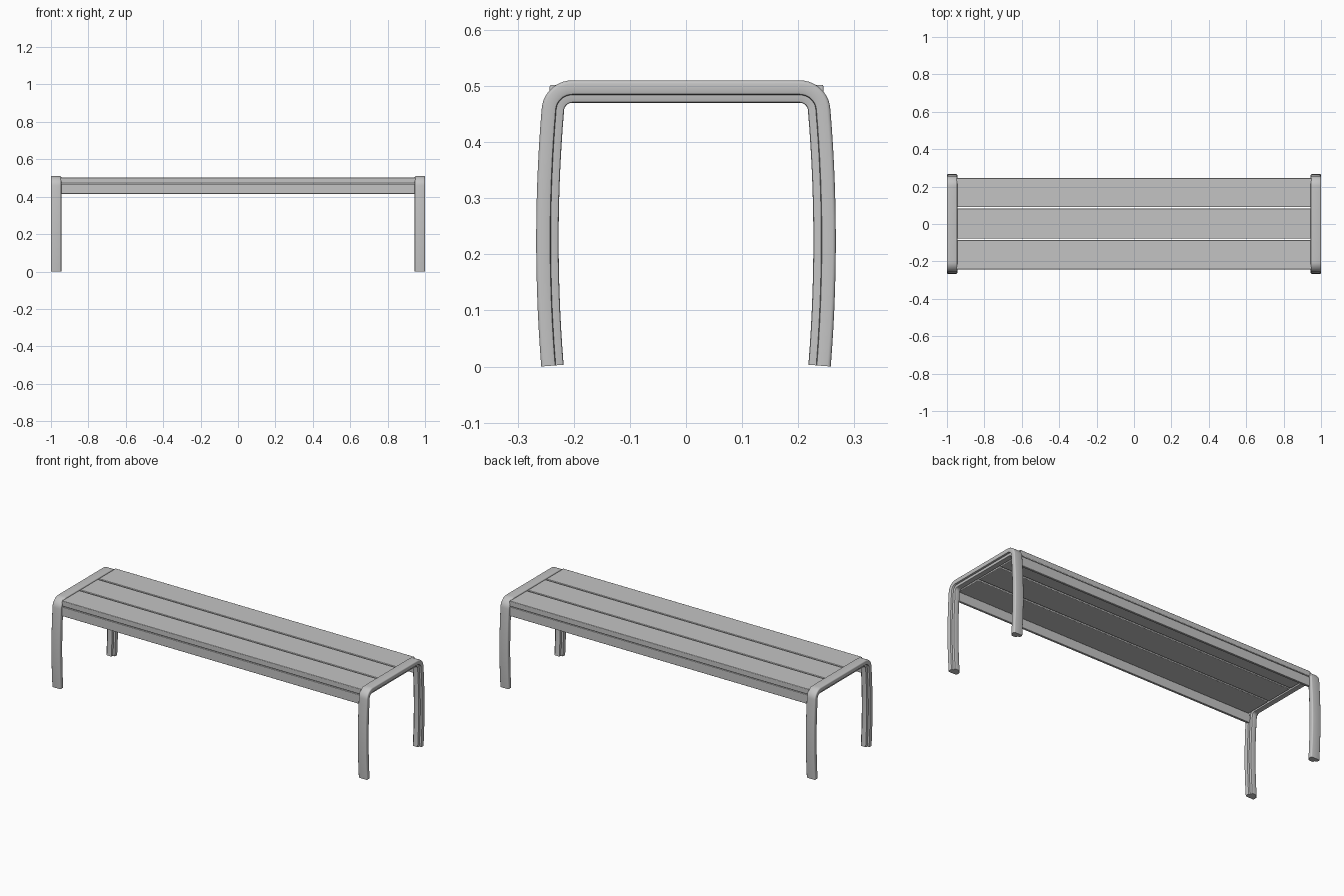
import bpy, bmesh, math

if "Cube" in bpy.data.objects:
    bpy.data.objects.remove(bpy.data.objects["Cube"])

metal = bpy.data.materials.new("grey")
metal.diffuse_color = (0.55, 0.55, 0.55, 1)
metal.use_nodes = True
metal.node_tree.nodes["Principled BSDF"].inputs["Base Color"].default_value = metal.diffuse_color


def finish(ob, bevel=0.0):
    ob.data.materials.append(metal)
    if bevel:
        m = ob.modifiers.new("soft_edges", "BEVEL")
        m.width, m.segments, m.limit_method = bevel, 2, "ANGLE"
    bpy.ops.object.select_all(action="DESELECT")
    ob.select_set(True)
    bpy.context.view_layer.objects.active = ob
    bpy.ops.object.shade_smooth_by_angle(angle=math.radians(35))


def new_object(name, bm):
    bmesh.ops.recalc_face_normals(bm, faces=bm.faces)
    me = bpy.data.meshes.new(name)
    bm.to_mesh(me)
    bm.free()
    ob = bpy.data.objects.new(name, me)
    bpy.context.collection.objects.link(ob)
    return ob


def box(name, x, y0, y1, z0, z1, bevel):
    bm = bmesh.new()
    bmesh.ops.create_cube(bm, size=1)
    for v in bm.verts:
        v.co.x *= 2 * x
        v.co.y = y0 if v.co.y < 0 else y1
        v.co.z = z0 if v.co.z < 0 else z1
    finish(new_object(name, bm), bevel)


# Outer line of the arch: bowed leg, round shoulder, flat top; (y, z, normal angle)
half = []
for i in range(15):
    z = 0.459 * i / 14
    y = 0.267 - 0.178 * (z - 0.225) ** 2
    half.append((y, z, math.atan(0.356 * (z - 0.225))))
for i in range(1, 11):
    a = math.radians(4.8 + 85.2 * i / 10)
    half.append((0.2025 + 0.055 * math.cos(a), 0.455 + 0.055 * math.sin(a), a))
path = half + [(-y, z, math.pi - a) for y, z, a in reversed(half)]

# Cross-section (half width, depth inward): rounded wide band with a narrow inner rib
side = [(0.0215, 0), (0.0245, 0.0009), (0.0267, 0.003), (0.0275, 0.006),
        (0.0275, 0.0215), (0.0262, 0.0247), (0.023, 0.026), (0.016, 0.026),
        (0.0155, 0.0365), (0.0145, 0.039), (0.012, 0.040)]
section = side + [(-u, d) for u, d in reversed(side)]


def arch(name, cx):
    bm = bmesh.new()
    rings = [[bm.verts.new((cx + u, y - d * math.cos(a), z - d * math.sin(a)))
              for u, d in section] for y, z, a in path]
    n = len(section)
    for r, s in zip(rings, rings[1:]):
        for j in range(n):
            k = (j + 1) % n
            bm.faces.new((r[j], r[k], s[k], s[j]))
    bm.faces.new(rings[0])
    bm.faces.new(rings[-1])
    finish(new_object(name, bm))


arch("left_leg_frame", -0.9725)
arch("right_leg_frame", 0.9725)

# Seat slats with open gaps
for name, y0, y1 in (("front_slat", -0.243, -0.086),
                     ("middle_slat", -0.078, 0.082),
                     ("back_slat", 0.090, 0.245)):
    box(name, 0.95, y0, y1, 0.471, 0.502, 0.003)

# Aprons hanging under the outer slats
for name, s in (("front_apron", -1), ("back_apron", 1)):
    y0, y1 = sorted((s * 0.231, s * 0.244))
    box(name, 0.95, y0, y1, 0.415, 0.468, 0.002)
